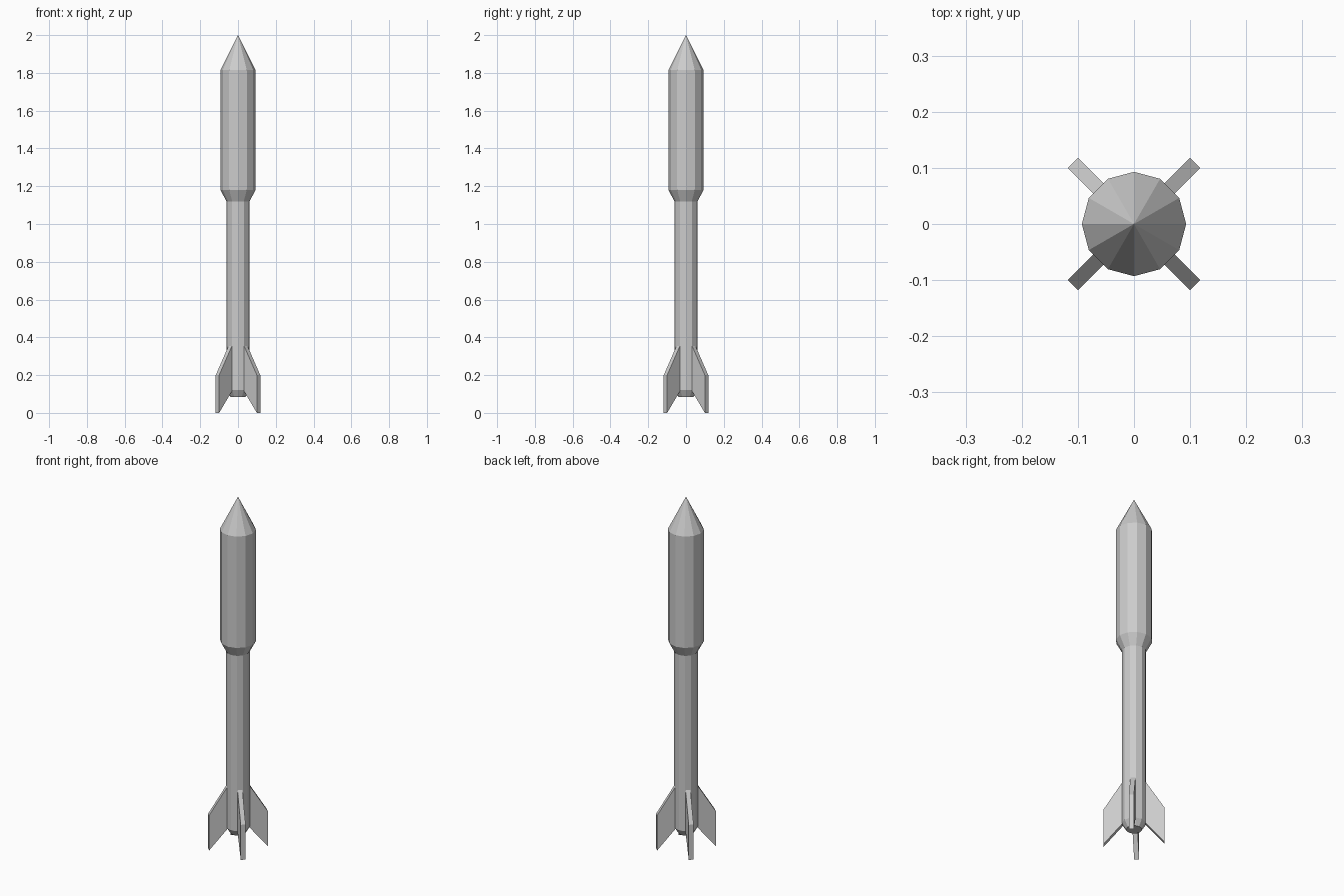
import bpy, bmesh, math
from mathutils import Matrix, Vector

cube = bpy.data.objects.get("Cube")
if cube:
    bpy.data.objects.remove(cube, do_unlink=True)

GREY = (0.6, 0.6, 0.6, 1)
grey = bpy.data.materials.new("light grey")
grey.use_nodes = True
grey.diffuse_color = GREY
grey.node_tree.nodes["Principled BSDF"].inputs["Base Color"].default_value = GREY

SIDES = 12


def finish(name, bm):
    bmesh.ops.recalc_face_normals(bm, faces=bm.faces)
    mesh = bpy.data.meshes.new(name)
    bm.to_mesh(mesh)
    bm.free()
    mesh.materials.append(grey)
    obj = bpy.data.objects.new(name, mesh)
    bpy.context.collection.objects.link(obj)
    return obj


def lathe(name, profile):
    """Closed faceted solid from (radius, z) rings; radius 0 makes a point."""
    bm = bmesh.new()
    rings = []
    for r, z in profile:
        if r == 0:
            rings.append([bm.verts.new((0, 0, z))] * SIDES)
        else:
            angles = [math.tau * i / SIDES for i in range(SIDES)]
            rings.append([bm.verts.new((r * math.cos(a), r * math.sin(a), z)) for a in angles])
    for low, high in zip(rings, rings[1:]):
        for i in range(SIDES):
            j = (i + 1) % SIDES
            corners = [low[i], low[j], high[j], high[i]]
            bm.faces.new(list(dict.fromkeys(corners)))
    bm.faces.new(rings[0])
    return finish(name, bm)


def fin(name, angle, outline, thickness):
    """Flat plate from a (radius, z) outline, turned about the body axis."""
    bm = bmesh.new()
    face = bm.faces.new([bm.verts.new((r, -thickness / 2, z)) for r, z in outline])
    extruded = bmesh.ops.extrude_face_region(bm, geom=[face])["geom"]
    moved = [v for v in extruded if isinstance(v, bmesh.types.BMVert)]
    bmesh.ops.translate(bm, vec=Vector((0, thickness, 0)), verts=moved)
    bmesh.ops.rotate(bm, verts=bm.verts, matrix=Matrix.Rotation(angle, 3, "Z"))
    return finish(name, bm)


# Slim motor tube, wide warhead and pointed nose in one skin
lathe("rocket_body", [(0.04, 0.085), (0.061, 0.12), (0.061, 1.12), (0.093, 1.18),
                      (0.093, 1.815), (0, 2.0)])

# Four swept tail fins on the diagonals
FIN = [(0.058, 0.115), (0.154, 0), (0.154, 0.2), (0.058, 0.355)]
for i, side in enumerate(("back_left", "back_right", "front_right", "front_left")):
    fin("tail_fin_" + side, math.radians(45 + 90 * i), FIN, 0.0255)
